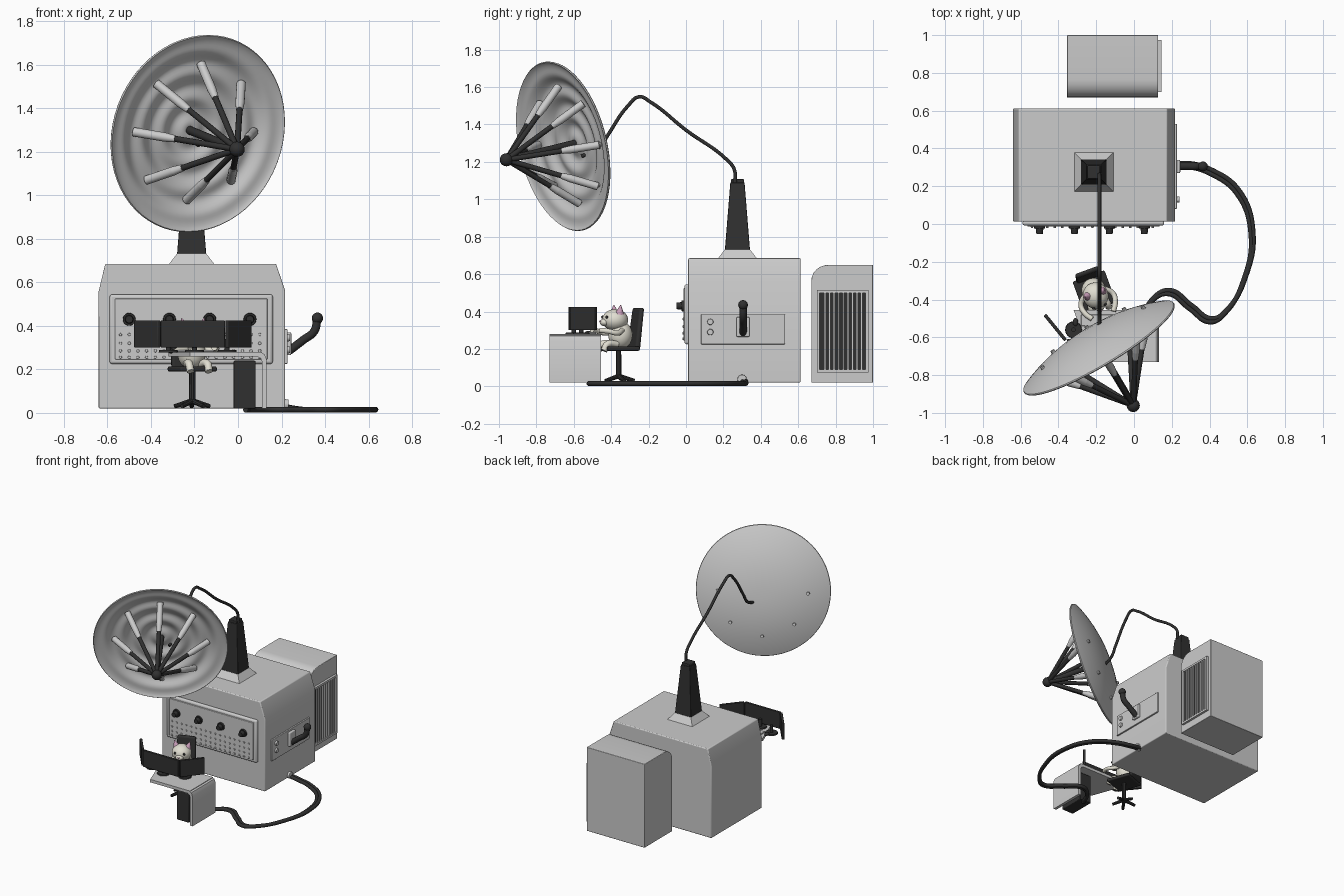
import bpy, bmesh, math
from mathutils import Vector, Matrix

if "Cube" in bpy.data.objects:
    bpy.data.objects.remove(bpy.data.objects["Cube"])

def material(name, c):
    m = bpy.data.materials.new(name)
    m.diffuse_color = (*c, 1)
    m.use_nodes = True
    m.node_tree.nodes["Principled BSDF"].inputs["Base Color"].default_value = m.diffuse_color
    return m
DARK = material("dark", (0.03, 0.03, 0.03))
CREAM = material("cream", (0.75, 0.73, 0.64))
PINK = material("pink", (0.6, 0.35, 0.5))
LIGHT = material("light", (0.7, 0.7, 0.7))

def finish(name, bm, mat=None, bevel=0, xf=None):
    if xf:
        bm.transform(xf)
    bmesh.ops.recalc_face_normals(bm, faces=bm.faces)
    me = bpy.data.meshes.new(name)
    bm.to_mesh(me); bm.free()
    for p in me.polygons:
        p.use_smooth = True
    me.set_sharp_from_angle(angle=math.radians(35))
    ob = bpy.data.objects.new(name, me)
    bpy.context.collection.objects.link(ob)
    if mat:
        me.materials.append(mat)
    if bevel:
        b = ob.modifiers.new("bevel", 'BEVEL')
        b.width, b.segments, b.limit_method = bevel, 3, 'ANGLE'
    return ob

def loft(name, a, b, mat=None, bevel=0, xf=None):
    """Solid between two matching outlines."""
    bm = bmesh.new()
    va, vb = [bm.verts.new(p) for p in a], [bm.verts.new(p) for p in b]
    bm.faces.new(va); bm.faces.new(vb[::-1])
    for i in range(len(a)):
        j = (i + 1) % len(a)
        bm.faces.new((va[i], va[j], vb[j], vb[i]))
    return finish(name, bm, mat, bevel, xf)

def rect(x0, x1, y0, y1, z):
    return [(x0, y0, z), (x1, y0, z), (x1, y1, z), (x0, y1, z)]

def box(name, x0, x1, y0, y1, z0, z1, mat=None, bevel=0, xf=None):
    return loft(name, rect(x0, x1, y0, y1, z0), rect(x0, x1, y0, y1, z1), mat, bevel, xf)

def rods(name, segs, mat=None, n=16, xf=None):
    """Cones/cylinders given as (start, end, r1, r2), in one object."""
    bm = bmesh.new()
    for p, q, r1, r2 in segs:
        p, q = Vector(p), Vector(q)
        d = q - p
        m = Matrix.Translation((p + q) / 2) @ d.to_track_quat('Z', 'Y').to_matrix().to_4x4()
        bmesh.ops.create_cone(bm, cap_ends=True, segments=n, radius1=r1, radius2=r2, depth=d.length, matrix=m)
    return finish(name, bm, mat, 0, xf)

def ball(name, c, s, mat=None, xf=None):
    bm = bmesh.new()
    bmesh.ops.create_uvsphere(bm, u_segments=24, v_segments=14, radius=1,
                              matrix=Matrix.Translation(c) @ Matrix.Diagonal((*s, 1)))
    return finish(name, bm, mat, 0, xf)

def tube(name, pts, r, mat=None, xf=None):
    cu = bpy.data.curves.new(name, 'CURVE')
    cu.dimensions, cu.bevel_depth, cu.bevel_resolution = '3D', r, 3
    cu.resolution_u, cu.use_fill_caps = 8, True
    s = cu.splines.new('BEZIER')
    s.bezier_points.add(len(pts) - 1)
    for b, p in zip(s.bezier_points, pts):
        b.co = xf @ Vector(p) if xf else p
        b.handle_left_type = b.handle_right_type = 'AUTO'
    ob = bpy.data.objects.new(name, cu)
    bpy.context.collection.objects.link(ob)
    if mat:
        cu.materials.append(mat)
    return ob

# Main cabinet
hexa = [(-.64, .02), (.217, .02), (.217, .56), (.175, .685), (-.61, .685), (-.64, .56)]
loft("cabinet", [(x, .012, z) for x, z in hexa], [(x, .612, z) for x, z in hexa], None, .006)

# Front control panel, knobs and studs
box("control_panel", -.59, .16, -.008, .02, .225, .545, None, .012)
box("control_panel_face", -.565, .135, -.014, 0, .245, .525, None, .004)
knobs = [-.5 + .185 * i for i in range(4)]
rods("knob_skirts", [((x, -.01, .43), (x, -.025, .43), .03, .028) for x in knobs], DARK, 20)
rods("knobs", [((x, -.02, .43), (x, -.052, .43), .021, .017) for x in knobs], DARK, 12)
studs = [(-.54 + .04 * i, .255) for i in range(17)]
studs += [(-.54 + .04 * i, z) for i in range(17) for z in (.285, .32, .36)]
rods("panel_studs", [((x, -.01, z), (x, -.02, z), .008, .006) for x, z in studs], LIGHT, 8)

# Right side plate with lever
box("side_plate", .21, .228, .08, .53, .225, .385, None, .004)
rods("side_buttons", [((.22, .13, z), (.24, .13, z), .018, .015) for z in (.29, .345)], LIGHT)
box("lever_bracket", .22, .245, .27, .34, .265, .37, None, .006)
tube("lever", [(.235, .305, .285), (.3, .305, .335), (.35, .305, .375), (.365, .305, .435)], .02, DARK)
ball("lever_tip", (.365, .305, .435), (.026, .026, .026), DARK)

# Mast on the roof
cx, cy = -.213, .275
sq = lambda h, z: rect(cx - h, cx + h, cy - h, cy + h, z)
loft("mast_base", sq(.107, .68), sq(.067, .732))
loft("mast", sq(.067, .73), sq(.038, 1.09), DARK, .004)
box("mast_cap", cx - .033, cx + .033, cy - .035, cy + .035, 1.08, 1.108, DARK, .005)

# Dish: a ripple-faced shell of revolution
C, N = Vector((-.183, -.66, 1.283)), Vector((.5, -.84, -.2)).normalized()
U = (Vector((0, 0, 1)) - N * N.z).normalized()
R = U.cross(N).normalized()
if R.x < 0:
    R = -R
def on_dish(r, a, h):
    return C + R * (r * math.cos(a)) + U * (r * math.sin(a)) + N * h
def face_h(r):
    t = r / .46
    return -.085 * (1 - t * t) + .009 * math.sin(t * 24) * min(1, (1 - t) * 5)
prof = [(.46 * i / 40, face_h(.46 * i / 40)) for i in range(1, 40)]
prof += [(.458, .002), (.4625, -.003), (.46, -.009)]
prof += [(.46 * t, -.105 + .096 * t ** 2.2) for t in (.95, .85, .7, .55, .4, .25, .1)]
bm = bmesh.new()
S = 64
rings = [[bm.verts.new(on_dish(r, 2 * math.pi * k / S, h)) for k in range(S)] for r, h in prof]
for a, b in zip(rings, rings[1:]):
    for k in range(S):
        j = (k + 1) % S
        bm.faces.new((a[k], a[j], b[j], b[k]))
bm.faces.new(rings[0]); bm.faces.new(rings[-1])
finish("dish", bm)

# Receiver, struts with sleeves, bolts on the dish back
F = C + N * .357
ball("receiver", F, (.035, .035, .035), DARK)
rods("receiver_rod", [(F, C - N * .085, .018, .02)], DARK)
ends = [on_dish(.32, math.pi * k / 4, -.04) for k in range(8)]
rods("struts", [(F, F.lerp(e, .75), .014, .014) for e in ends], DARK, 12)
rods("strut_sleeves", [(F.lerp(e, .6), F.lerp(e, .7), .016, .021) for e in ends] +
     [(F.lerp(e, .7), e, .021, .021) for e in ends], LIGHT)
rods("dish_bolts", [(on_dish(.31, math.pi * k / 4, -.04), on_dish(.31, math.pi * k / 4, -.078), .014, .011)
                    for k in (4, 5, 6, 7, 8)], LIGHT, 10)

# Cable from mast to dish
tube("dish_cable", [(-.183, .262, 1.09), (-.183, .258, 1.16), (-.183, .22, 1.21), (-.183, 0, 1.37),
                    (-.183, -.19, 1.52), (-.183, -.25, 1.548), (-.183, -.31, 1.5), (-.183, -.42, 1.34),
                    (-.183, -.47, 1.265), (-.183, -.56, 1.23)], .01, DARK)

# Rear unit with vent
side = [(.67, .02), (1, .02), (1, .65), (.765, .65)]
side += [(.765 - .095 * math.sin(a), .565 + .085 * math.cos(a)) for a in [math.pi / 12 * i for i in range(1, 7)]]
loft("rear_unit", [(-.355, y, z) for y, z in side], [(.128, y, z) for y, z in side], None, .004)
box("vent_back", .12, .132, .71, .965, .08, .51, DARK)
for i, (y0, y1, z0, z1) in enumerate([(.7, .975, .075, .09), (.7, .975, .5, .515),
                                      (.7, .715, .075, .515), (.96, .975, .075, .515)]):
    box("vent_frame_%d" % i, .12, .145, y0, y1, z0, z1)
for i in range(9):
    y = .738 + .0245 * i
    box("vent_slat_%d" % i, .12, .142, y, y + .01, .09, .5)

# Desk: top, waterfall end panel, computer case
top = [(-.32, -.455), (-.22, -.73), (.11, -.73), (.11, -.455)]
loft("desk_top", [(x, y, .258) for x, y in top], [(x, y, .28) for x, y in top])
leg = [(.09, .258), (.105, .25), (.11, .235), (.11, .02), (.132, .02), (.132, .245), (.122, .27), (.1, .28), (.09, .28)]
loft("desk_end", [(x, -.73, z) for x, z in leg], [(x, -.455, z) for x, z in leg])
box("computer_case", -.02, .08, -.7, -.5, .02, .24, DARK, .005)

# Three monitors in an arc, keyboard and mouse
arc = [(-.465, -.475), (-.355, -.61), (-.06, -.61), (.05, -.475)]
for i in range(3):
    p, q = Vector((*arc[i], 0)), Vector((*arc[i + 1], 0))
    n = Vector((p.y - q.y, q.x - p.x, 0)).normalized() * -.018
    base = [p, q, q + n, p + n]
    z = Vector((0, 0, .3))
    loft("monitor_%d" % i, [v + z for v in base], [v + z + Vector((0, 0, .125)) for v in base], DARK, .004)
for i, (x, y) in enumerate([(-.32, -.56), (-.2, -.6), (-.05, -.56)]):
    rods("monitor_stand_%d" % i, [((x, y, .278), (x, y, .288), .045, .042), ((x, y, .285), (x, y, .34), .012, .012)], DARK)
box("keyboard", -.28, -.11, -.54, -.48, .28, .29, LIGHT, .003)
ball("mouse", (-.31, -.52, .285), (.014, .022, .012), DARK)

# Swivel chair (local space: sitter faces -y)
X = Matrix.Translation((-.21, -.36, 0)) @ Matrix.Rotation(math.radians(20), 4, 'Z')
legs = [2 * math.pi * i / 5 for i in range(5)]
rods("chair_base", [((0, 0, .055), (.085 * math.cos(a), .085 * math.sin(a), .03), .013, .01) for a in legs] +
     [((0, 0, .04), (0, 0, .2), .016, .014)], DARK, 10, X)
box("chair_seat", -.09, .09, -.09, .09, .19, .213, DARK, .008, X)
loft("chair_back", rect(-.07, .07, .07, .1, .2), rect(-.065, .065, .1, .125, .42), DARK, .012, X)

# Seated animal
ball("animal_body", (0, .01, .275), (.065, .065, .075), CREAM, X)
ball("animal_head", (0, -.02, .355), (.068, .07, .058), CREAM, X)
ball("animal_snout", (0, -.08, .342), (.028, .026, .02), CREAM, X)
ball("animal_nose", (0, -.105, .348), (.007, .006, .005), PINK, X)
for s, n in ((-1, "left"), (1, "right")):
    rods("animal_ear_" + n, [((s * .04, -.01, .39), (s * .055, -.008, .435), .024, .002)], PINK, 10, X)
    tube("animal_arm_" + n, [(s * .055, 0, .3), (s * .09, -.04, .285), (s * .085, -.09, .295), (s * .06, -.13, .3)], .014, CREAM, X)
    tube("animal_leg_" + n, [(s * .035, -.02, .225), (s * .045, -.08, .225), (s * .045, -.1, .19)], .018, CREAM, X)
    ball("animal_eye_" + n, (s * .033, -.08, .37), (.008, .007, .008), DARK, X)

# Twin floor hoses from cabinet to computer
path = [(.2, .31), (.3, .31), (.4, .28), (.55, .17), (.625, -.05), (.585, -.29), (.49, -.46),
        (.41, -.51), (.3, -.44), (.18, -.36), (.09, -.41), (.04, -.51)]
for i, d in enumerate((-.009, .009)):
    tube("floor_hose_%d" % i, [(x + d * .6, y + d, .03 if k == 0 else .015) for k, (x, y) in enumerate(path)], .013, DARK)
rods("hose_socket", [((.2, .3, .038), (.232, .3, .038), .026, .024)], LIGHT)
